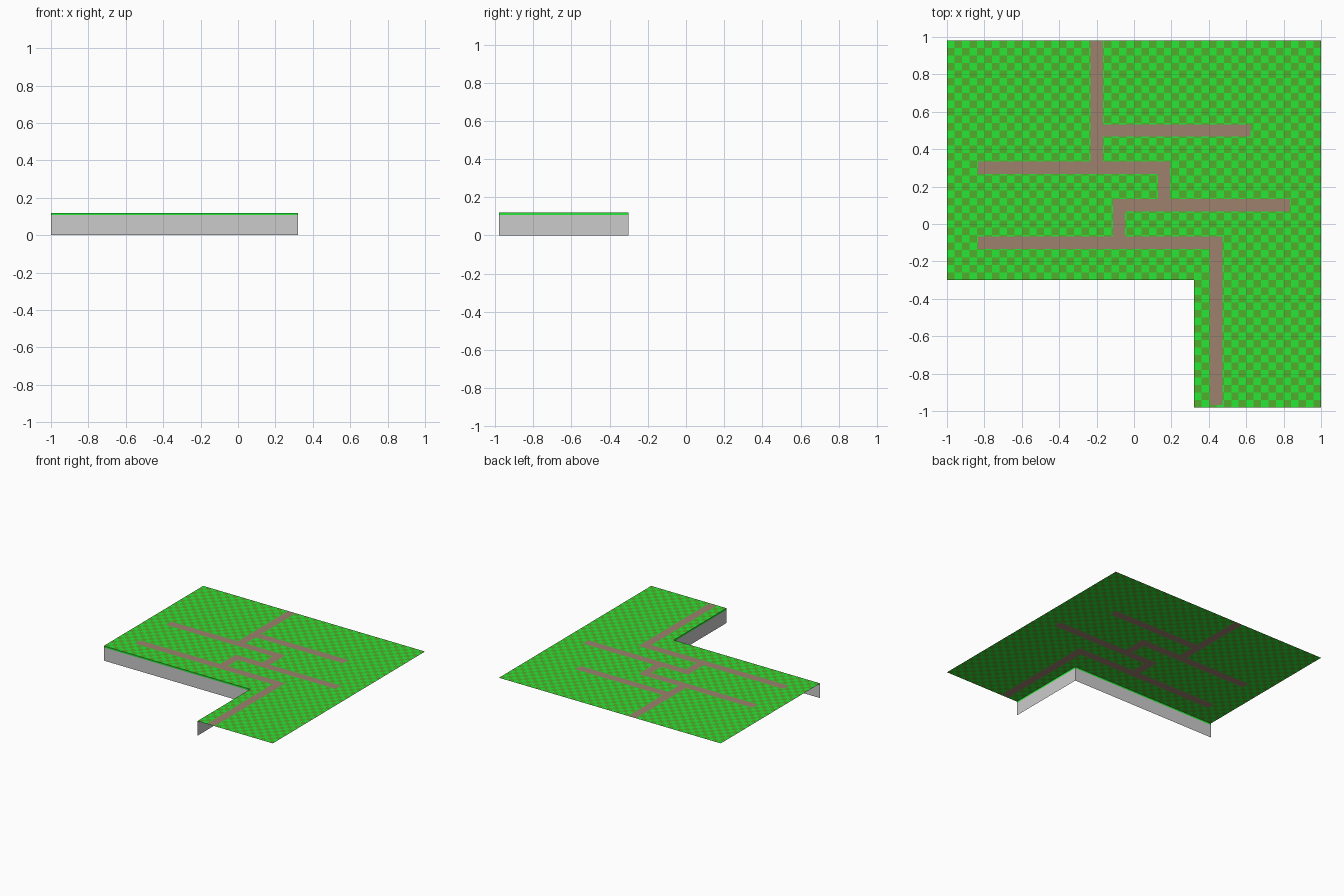
import bpy

if "Cube" in bpy.data.objects:
    bpy.data.objects.remove(bpy.data.objects["Cube"])

CELL = 0.04
HALF = 0.033          # half width of the path
TOP, BAND = 0.12, 0.107
X0, X1, Y0, Y1 = -1.0, 1.0, -0.98, 0.98
NX, NY = 0.32, -0.30  # inner corner of the notch


def material(name, rgb):
    m = bpy.data.materials.new(name)
    m.diffuse_color = (*rgb, 1)
    m.use_nodes = True
    m.node_tree.nodes["Principled BSDF"].inputs["Base Color"].default_value = m.diffuse_color
    return m


LIGHT = material("light_grass", (0.022, 0.80, 0.035))
DARK = material("dark_grass", (0.085, 0.42, 0.026))
EARTH = material("earth", (0.34, 0.22, 0.155))
STONE = material("stone", (0.63, 0.63, 0.63))


def make(name, quads, mats, indices=None):
    index, faces = {}, []
    for q in quads:
        pts = [tuple(round(c, 4) for c in p) for p in q]
        faces.append([index.setdefault(p, len(index)) for p in pts])
    mesh = bpy.data.meshes.new(name)
    mesh.from_pydata(list(index), [], faces)
    for m in mats:
        mesh.materials.append(m)
    for i, poly in enumerate(mesh.polygons):
        poly.material_index = indices[i] if indices else 0
    ob = bpy.data.objects.new(name, mesh)
    bpy.context.collection.objects.link(ob)
    return ob


# path centre lines: x from, y from, x to, y to
segments = [(-0.2, 0.3, -0.2, 0.945), (-0.2, 0.5, 0.59, 0.5),
            (-0.8, 0.3, 0.16, 0.3), (0.16, 0.1, 0.16, 0.3),
            (-0.08, 0.1, 0.8, 0.1), (-0.08, -0.1, -0.08, 0.1),
            (-0.8, -0.1, 0.44, -0.1), (0.44, -0.935, 0.44, -0.1)]
rects = [(a - HALF, b - HALF, c + HALF, d + HALF) for a, b, c, d in segments]


def breaks(start, count, extra):
    return sorted({round(start + CELL * i, 4) for i in range(count + 1)}
                  | {round(v, 4) for v in extra})


xs = breaks(X0, 50, [v for r in rects for v in (r[0], r[2])])
ys = breaks(Y0, 49, [v for r in rects for v in (r[1], r[3])])

# checkered lawn with the path laid flush into it
lawn, shades, path = [], [], []
for xa, xb in zip(xs, xs[1:]):
    for ya, yb in zip(ys, ys[1:]):
        cx, cy = (xa + xb) / 2, (ya + yb) / 2
        if cx < NX and cy < NY:
            continue
        quad = [(xa, ya, TOP), (xb, ya, TOP), (xb, yb, TOP), (xa, yb, TOP)]
        if any(a < cx < c and b < cy < d for a, b, c, d in rects):
            path.append(quad)
        else:
            lawn.append(quad)
            shades.append((int((cx - X0) / CELL) + int((cy - Y0) / CELL)) % 2)
make("lawn", lawn, [LIGHT, DARK], shades)
make("path", path, [EARTH])


# cliff walls along the notch, with a grass rim on top
def notch_walls(z0, z1):
    line = [(X0, NY), (NX, NY), (NX, Y0)]
    return [[(*p, z0), (*q, z0), (*q, z1), (*p, z1)]
            for p, q in zip(line, line[1:])]


make("cliff_wall", notch_walls(0, BAND), [STONE])
make("grass_rim", notch_walls(BAND, TOP), [LIGHT])
